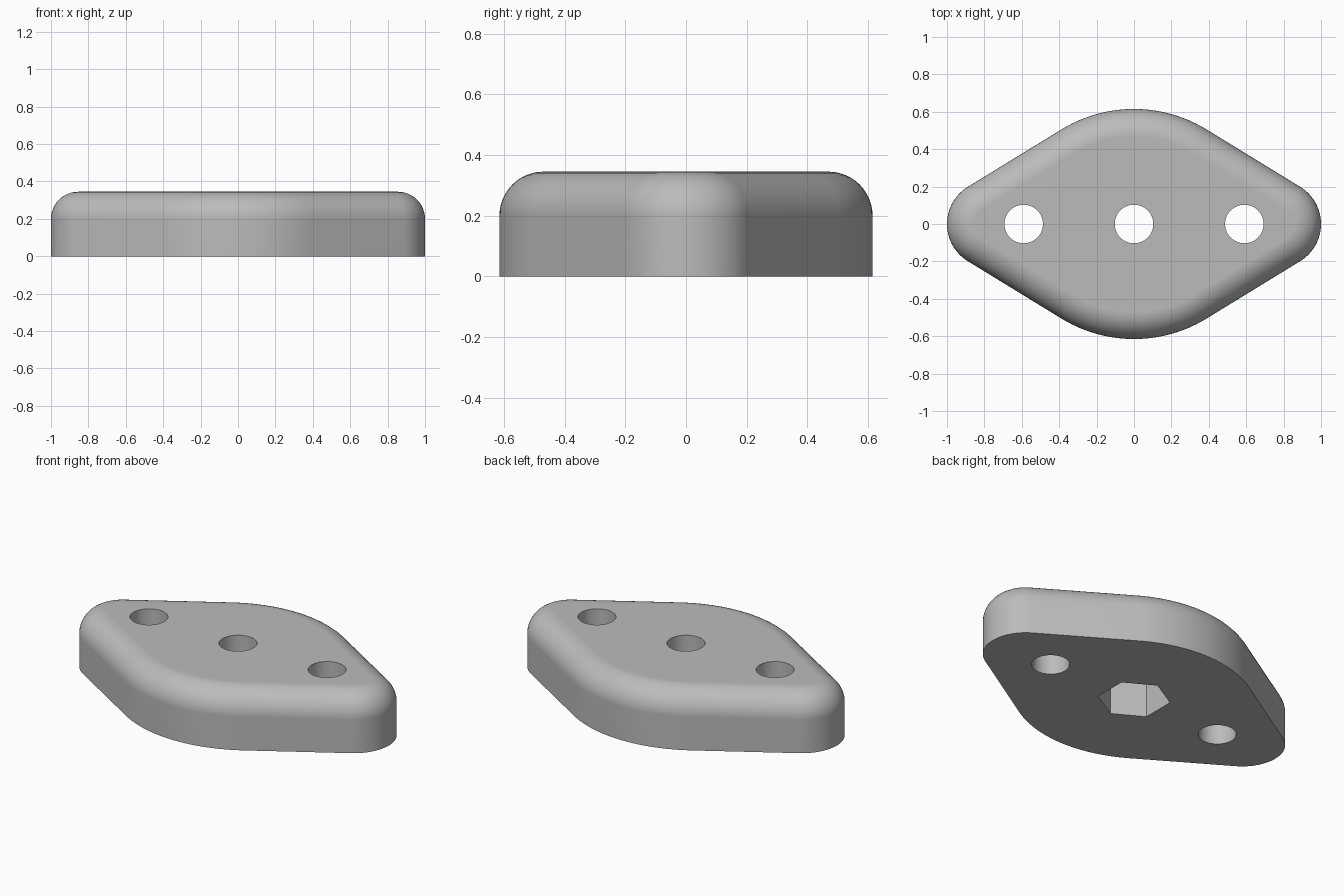
import bpy, bmesh
from math import sin, cos, pi, radians

HEIGHT, FILLET = 0.345, 0.145
HALF_LENGTH, HALF_WIDTH = 1.0, 0.615
END_RADIUS = 0.233
TANGENT = radians(58.5)          # direction of the straight sides' normals
HOLE_RADIUS, HOLE_SPACING = 0.103, 0.59
HEX_RADIUS, HEX_DEPTH = 0.198, 0.205

cube = bpy.data.objects.get("Cube")
if cube:
    bpy.data.objects.remove(cube, do_unlink=True)

grey = bpy.data.materials.new("plain grey")
grey.use_nodes = True
colour = (0.5, 0.5, 0.5, 1)
grey.diffuse_color = colour
grey.node_tree.nodes["Principled BSDF"].inputs["Base Color"].default_value = colour

# Four tangent arcs make the rounded diamond outline
end_x = HALF_LENGTH - END_RADIUS
side_radius = (end_x * cos(TANGENT) + END_RADIUS - HALF_WIDTH * sin(TANGENT)) / (1 - sin(TANGENT))
side_y = HALF_WIDTH - side_radius


def outline(inset):
    arcs = [(end_x, 0, END_RADIUS, -TANGENT, TANGENT),
            (0, side_y, side_radius, TANGENT, pi - TANGENT),
            (-end_x, 0, END_RADIUS, pi - TANGENT, pi + TANGENT),
            (0, -side_y, side_radius, pi + TANGENT, 2 * pi - TANGENT)]
    steps = 24
    for cx, cy, radius, start, stop in arcs:
        for i in range(steps + 1):
            a = start + (stop - start) * i / steps
            yield cx + (radius - inset) * cos(a), cy + (radius - inset) * sin(a)


def new_object(name, bm):
    mesh = bpy.data.meshes.new(name)
    bm.to_mesh(mesh)
    bm.free()
    mesh.materials.append(grey)
    ob = bpy.data.objects.new(name, mesh)
    bpy.context.collection.objects.link(ob)
    return ob


# Body: straight wall, then rounded top edge, closed by two flat caps
bm = bmesh.new()
levels = [(0, 0)]
for i in range(13):
    a = pi / 2 * i / 12
    levels.append((FILLET * (1 - cos(a)), HEIGHT - FILLET * (1 - sin(a))))
rings = [[bm.verts.new((x, y, z)) for x, y in outline(inset)] for inset, z in levels]
for low, high in zip(rings, rings[1:]):
    for i in range(len(low)):
        j = (i + 1) % len(low)
        bm.faces.new((low[i], low[j], high[j], high[i]))
bm.faces.new(reversed(rings[0]))
bm.faces.new(rings[-1])
body = new_object("mounting_plate", bm)


# Holes and nut pocket are cut with prisms
def cut(name, x, radius, sides, top):
    bm = bmesh.new()
    bottom = -0.1
    lower = [bm.verts.new((x + radius * sin(2 * pi * i / sides),
                           radius * cos(2 * pi * i / sides), bottom)) for i in range(sides)]
    base = bm.faces.new(lower)
    extruded = bmesh.ops.extrude_face_region(bm, geom=[base])["geom"]
    bmesh.ops.translate(bm, vec=(0, 0, top - bottom),
                        verts=[v for v in extruded if isinstance(v, bmesh.types.BMVert)])
    bmesh.ops.recalc_face_normals(bm, faces=bm.faces)
    cutter = new_object(name, bm)
    cutter.hide_render = True
    mod = body.modifiers.new(name, "BOOLEAN")
    mod.operation, mod.solver, mod.object = "DIFFERENCE", "EXACT", cutter
    bpy.ops.object.modifier_apply(modifier=mod.name)
    bpy.data.objects.remove(cutter, do_unlink=True)


bpy.ops.object.select_all(action="DESELECT")
bpy.context.view_layer.objects.active = body
body.select_set(True)
cut("nut_pocket", 0, HEX_RADIUS, 6, HEX_DEPTH)
for x in (-HOLE_SPACING, 0, HOLE_SPACING):
    cut("screw_hole", x, HOLE_RADIUS, 48, HEIGHT + 0.1)

# Smooth sides and top edge, crisp rims, flat caps
bpy.ops.object.shade_smooth_by_angle(angle=radians(30))
weighted = body.modifiers.new("flat_caps", "WEIGHTED_NORMAL")
weighted.keep_sharp = True
